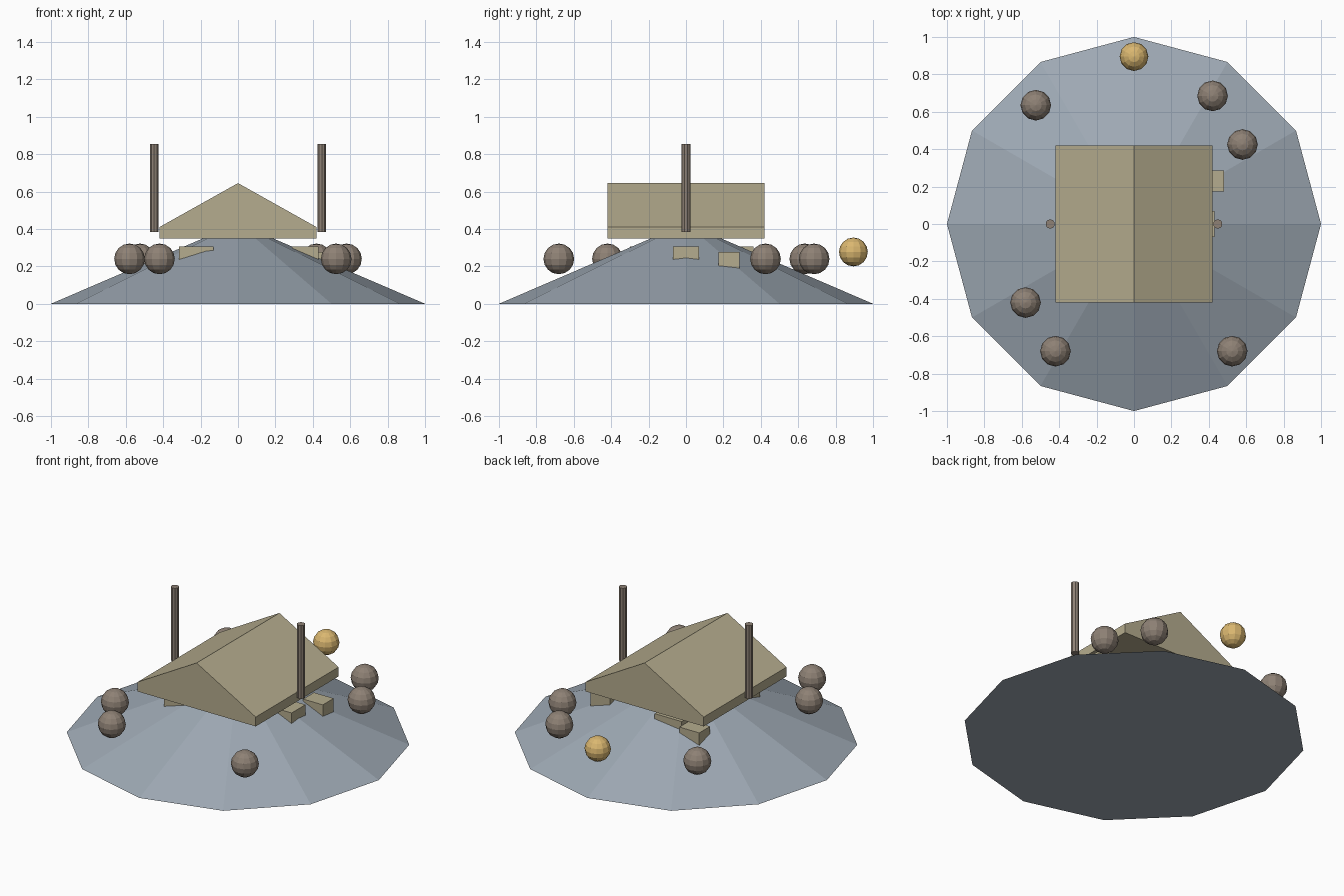
import bpy
import bmesh
from mathutils import Matrix

default = bpy.data.objects.get("Cube")
if default:
    bpy.data.objects.remove(default, do_unlink=True)


def material(name, srgb):
    colour = [(c / 255 / 12.92 if c < 10 else ((c / 255 + 0.055) / 1.055) ** 2.4) for c in srgb] + [1]
    mat = bpy.data.materials.new(name)
    mat.use_nodes = True
    mat.diffuse_color = colour
    mat.node_tree.nodes["Principled BSDF"].inputs["Base Color"].default_value = colour
    return mat


slate = material("slate grey", (158, 169, 180))
straw = material("dry straw", (181, 172, 142))
brown = material("grey brown", (142, 129, 117))
gold = material("pale gold", (218, 183, 112))


def finish(name, bm, mat, location=(0, 0, 0)):
    bmesh.ops.recalc_face_normals(bm, faces=bm.faces)
    mesh = bpy.data.meshes.new(name)
    bm.to_mesh(mesh)
    bm.free()
    mesh.materials.append(mat)
    obj = bpy.data.objects.new(name, mesh)
    obj.location = location
    bpy.context.collection.objects.link(obj)


def cone(name, sides, bottom, top, z0, z1, mat, x=0):
    bm = bmesh.new()
    bmesh.ops.create_cone(bm, cap_ends=True, segments=sides, radius1=bottom, radius2=top, depth=z1 - z0)
    finish(name, bm, mat, (x, 0, (z0 + z1) / 2))


def ball(name, radius, location, mat):
    bm = bmesh.new()
    bmesh.ops.create_uvsphere(bm, u_segments=12, v_segments=8, radius=radius)
    finish(name, bm, mat, location)


def block(name, xs, ys, zs, mat):
    bm = bmesh.new()
    spans = (xs, ys, zs)
    size = [b - a for a, b in spans]
    bmesh.ops.create_cube(bm, size=1, matrix=Matrix.Diagonal((*size, 1)))
    finish(name, bm, mat, [(a + b) / 2 for a, b in spans])


# Twelve-sided mound
cone("mound", 12, 1, 0, 0, 0.43, slate)

# Gabled roof, extruded from its front profile
bm = bmesh.new()
profile = [(-0.42, 0.35), (0.42, 0.35), (0.42, 0.41), (0, 0.645), (-0.42, 0.41)]
front = bm.faces.new([bm.verts.new((x, -0.42, z)) for x, z in profile])
extruded = bmesh.ops.extrude_face_region(bm, geom=[front], use_keep_orig=True)
bmesh.ops.translate(bm, vec=(0, 0.84, 0), verts=[v for v in extruded["geom"] if isinstance(v, bmesh.types.BMVert)])
finish("roof", bm, straw)

# Upright poles beside the eaves
for side, x in (("left", 0.448), ("right", -0.448)):
    cone(side + "_pole", 10, 0.025, 0.025, 0.385, 0.855, brown, x)

# Blocks half sunk into the mound
block("front_block", (-0.315, -0.13), (-0.30, -0.12), (0.16, 0.305), straw)
block("side_block", (0.29, 0.43), (-0.07, 0.07), (0.16, 0.305), straw)
block("outer_block", (0.34, 0.48), (0.175, 0.285), (0.14, 0.277), straw)
block("back_block", (-0.22, -0.03), (0.20, 0.36), (0.16, 0.305), straw)
block("corner_block", (-0.36, -0.22), (0.27, 0.38), (0.14, 0.277), straw)

# Boulders around the slope, with one golden ball at the back
spots = [(-0.525, 0.635), (0.42, 0.685), (0.58, 0.425), (-0.58, -0.42), (-0.42, -0.68), (0.525, -0.68)]
for i, (x, y) in enumerate(spots, 1):
    ball(f"boulder_{i}", 0.082, (x, y, 0.24), brown)
ball("golden_ball", 0.077, (0, 0.895, 0.277), gold)
